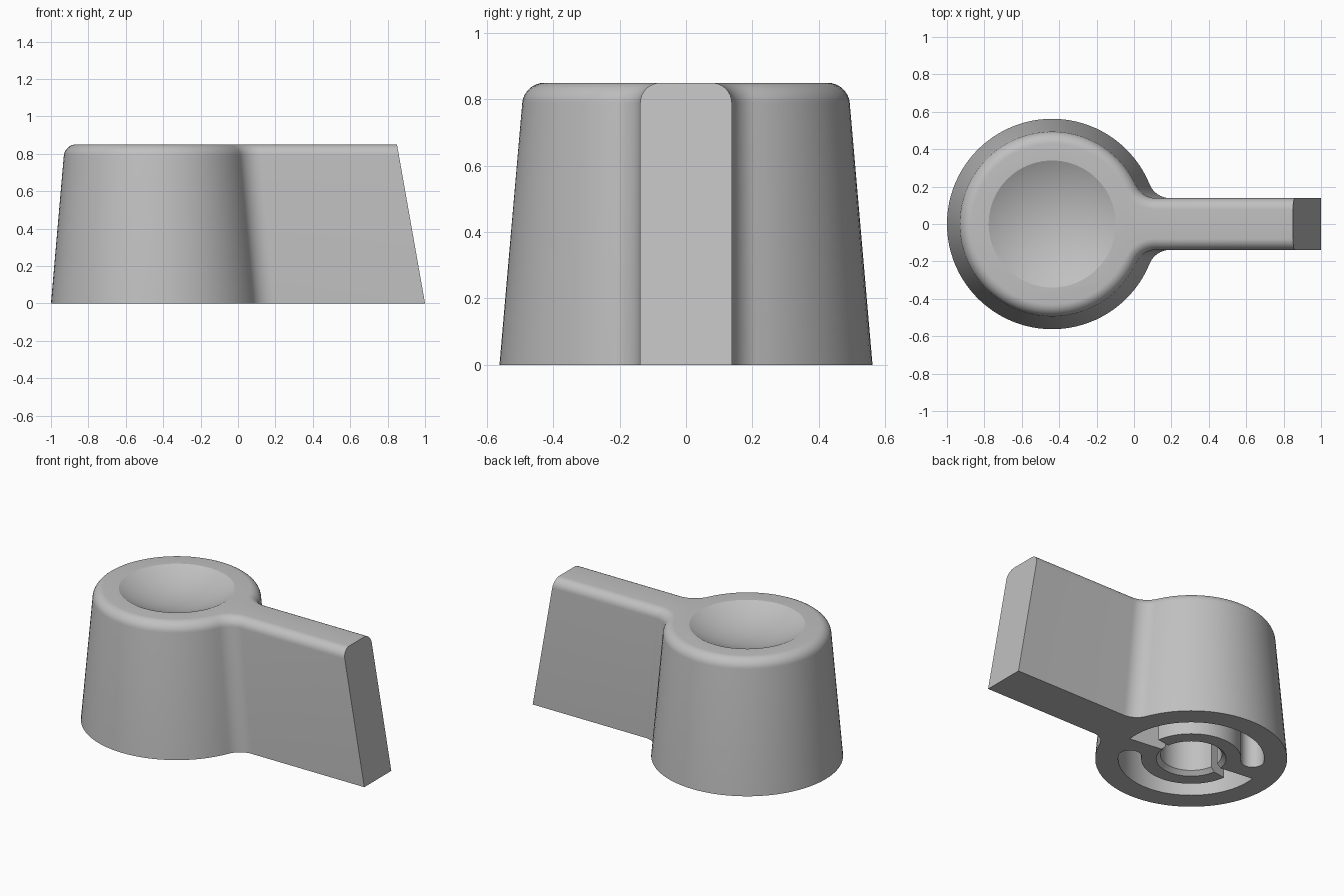
import bpy, bmesh
from math import sin, cos, pi, radians, sqrt, atan2

default = bpy.data.objects.get("Cube")
if default:
    bpy.data.objects.remove(default)

CX = -0.4375          # hub axis
HEIGHT = 0.85
ROUND = 0.06          # rounding of the top rim
HALF = 0.138          # half width of the pointer
FILLET = 0.12         # blend between hub and pointer
CAVITY = 0.6          # depth of the underside openings

grey = bpy.data.materials.new("Grey plastic")
grey.use_nodes = True
colour = (0.53, 0.53, 0.53, 1)
grey.diffuse_color = colour
grey.node_tree.nodes["Principled BSDF"].inputs["Base Color"].default_value = colour


def arc(cx, cy, r, a0, a1, n):
    """Points along an arc, both ends included."""
    steps = [a0 + (a1 - a0) * i / n for i in range(n + 1)]
    return [(cx + r * cos(a), cy + r * sin(a)) for a in steps]


def loft(name, rings):
    """Closed solid through (z, outline) rings of equal length."""
    bm = bmesh.new()
    loops = [[bm.verts.new((x, y, z)) for x, y in pts] for z, pts in rings]
    n = len(loops[0])
    for low, high in zip(loops, loops[1:]):
        for i in range(n):
            j = (i + 1) % n
            bm.faces.new((low[i], low[j], high[j], high[i]))
    bm.faces.new(loops[0][::-1])
    bm.faces.new(loops[-1])
    bmesh.ops.recalc_face_normals(bm, faces=bm.faces)
    mesh = bpy.data.meshes.new(name)
    bm.to_mesh(mesh)
    bm.free()
    mesh.materials.append(grey)
    obj = bpy.data.objects.new(name, mesh)
    bpy.context.collection.objects.link(obj)
    return obj


def outline(z, inset):
    """Tapered round hub blended into a straight pointer."""
    r = 0.5625 - 0.087 * z - inset
    w = HALF - inset
    f = FILLET + inset
    end = 1 - 0.15 * z / HEIGHT
    fx = CX + sqrt((r + f) ** 2 - (w + f) ** 2)
    fy = w + f
    a = atan2(fy, fx - CX)
    upper = arc(fx, fy, f, -pi / 2, a - pi, 12)
    hub = arc(CX, 0, r, a, 2 * pi - a, 80)
    lower = [(x, -y) for x, y in reversed(upper)]
    return [(end, w)] + upper + hub[1:-1] + lower + [(end, -w)]


# Knob body with a rounded top rim
rings = [(0, outline(0, 0))]
for i in range(9):
    t = pi / 2 * i / 8
    z = HEIGHT - ROUND + ROUND * sin(t)
    rings.append((z, outline(z, ROUND * (1 - cos(t)))))
body = loft("knob_body", rings)


def slot_outline(turn):
    """Curved slot with one round end and a slit into the shaft hole."""
    inner, outer = 0.293, 0.428
    mid, cap = (inner + outer) / 2, (outer - inner) / 2
    start, tip, stop = (radians(d) + turn for d in (-7, 9, 145))
    pts = arc(CX, 0, outer, start, stop, 40)
    pts += arc(CX + mid * cos(stop), mid * sin(stop), cap, stop, stop + pi, 12)[1:]
    pts += arc(CX, 0, inner, stop, tip, 36)[1:]
    return pts + arc(CX, 0, 0.1, tip, start, 1)


# Underside openings: two curved slots and a chamfered shaft hole
cutters = []
for name, turn in (("slot_cutter_a", 0), ("slot_cutter_b", pi)):
    pts = slot_outline(turn)
    cutters.append(loft(name, [(-0.05, pts), (CAVITY, pts)]))
hole = [(z, arc(CX, 0, r, 0, 2 * pi, 64)[:-1])
        for z, r in ((-0.05, 0.255), (0.025, 0.18), (CAVITY + 0.01, 0.18))]
cutters.append(loft("hole_cutter", hole))

# Shallow spherical finger dish in the top
rim, depth = 0.34, 0.085
ball = (rim ** 2 + depth ** 2) / (2 * depth)
dish = []
for i in range(13):
    a = 0.01 + 0.6 * i / 12
    dish.append((HEIGHT - depth + ball * (1 - cos(a)),
                 arc(CX, 0, ball * sin(a), 0, 2 * pi, 80)[:-1]))
cutters.append(loft("dish_cutter", dish))

# Cut the openings and discard the cutters
bpy.ops.object.select_all(action='DESELECT')
bpy.context.view_layer.objects.active = body
body.select_set(True)
for cutter in cutters:
    cutter.hide_render = True
    mod = body.modifiers.new(cutter.name, 'BOOLEAN')
    mod.operation = 'DIFFERENCE'
    mod.solver = 'EXACT'
    mod.object = cutter
    bpy.ops.object.modifier_apply(modifier=mod.name)
    bpy.data.objects.remove(cutter)

bpy.ops.object.shade_smooth_by_angle(angle=radians(20))
